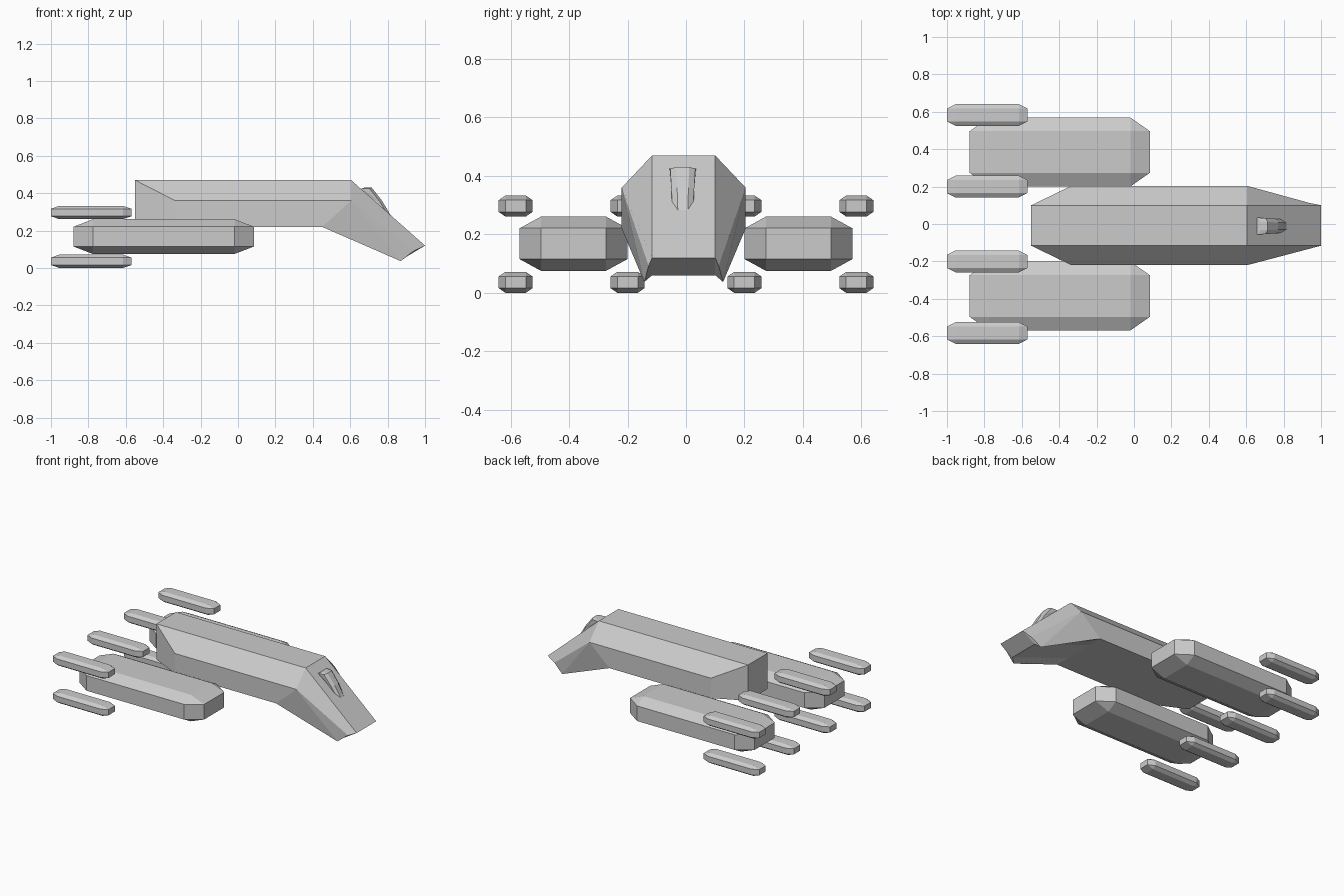
import bpy, bmesh
from mathutils import Vector

if "Cube" in bpy.data.objects:
    bpy.data.objects.remove(bpy.data.objects["Cube"])


def finish(name, bm):
    bmesh.ops.recalc_face_normals(bm, faces=bm.faces)
    me = bpy.data.meshes.new(name)
    bm.to_mesh(me)
    bm.free()
    ob = bpy.data.objects.new(name, me)
    bpy.context.collection.objects.link(ob)
    return ob


def loft(name, rings):
    """Join closed rings of equal length with quads and cap both ends."""
    bm = bmesh.new()
    vs = [[bm.verts.new(p) for p in r] for r in rings]
    n = len(rings[0])
    for a, b in zip(vs, vs[1:]):
        for i in range(n):
            j = (i + 1) % n
            bm.faces.new((a[i], a[j], b[j], b[i]))
    caps = [bm.faces.new(vs[0]), bm.faces.new(vs[-1])]
    bmesh.ops.recalc_face_normals(bm, faces=bm.faces)
    bmesh.ops.triangulate(bm, faces=caps)
    return finish(name, bm)


def pod(name, centre, half, inset):
    """Box with every edge chamfered by a different amount per axis."""
    bm = bmesh.new()
    for sx in (-1, 1):
        for sy in (-1, 1):
            for sz in (-1, 1):
                s = (sx, sy, sz)
                inner = [s[k] * (half[k] - inset[k]) for k in range(3)]
                outer = [s[k] * half[k] for k in range(3)]
                # octagonal section rim plus the smaller end rectangle
                for p in ((outer[0], inner[1], inner[2]),
                          (inner[0], outer[1], inner[2]),
                          (inner[0], inner[1], outer[2])):
                    bm.verts.new(Vector(p) + Vector(centre))
    bmesh.ops.convex_hull(bm, input=bm.verts)
    bmesh.ops.dissolve_limit(bm, angle_limit=0.01, verts=bm.verts, edges=bm.edges)
    return finish(name, bm)


# Hull: a centre profile and an outer profile (x, z), lofted across the width
YC = -0.008
inner = [(-.55, .47), (.605, .47), (1.0, .12), (.90, .06), (.45, .22), (-.55, .22)]
outer = [(-.335, .36, .212), (.605, .36, .212), (.94, .092, .12),
         (.87, .037, .135), (.45, .22, .212), (-.335, .22, .212)]
loft("hull",
     [[(x, YC - w, z) for x, z, w in outer],
      [(x, YC - .108, z) for x, z in inner],
      [(x, YC + .108, z) for x, z in inner],
      [(x, YC + w, z) for x, z, w in outer]])

# Cockpit canopy on the sloping nose: top points with base depth and half width
stations = [(.675, .43, .045), (.715, .43, .043), (.77, .36, .039), (.815, .284, .034)]
base = [(.80, .26), (.63, .41)]
rings = []
for f, sink in ((-1, .012), (-.5, 0), (.5, 0), (1, .012)):
    ring = [(x - sink, YC - .003 + f * w, z - sink * .4) for x, z, w in stations]
    ring += [(x, YC - .003 + f * .036, z) for x, z in base]
    rings.append(ring)
loft("canopy", rings)

# Two engine nacelles, each with four thrusters round its rear end
for side, s in (("left", 1), ("right", -1)):
    pod(f"nacelle_{side}", (-.397, s * .385, .168), (.482, .184, .093), (.104, .073, .04))
    for pos, y in (("inner", .2), ("outer", .583)):
        for lvl, z in (("lower", .036), ("upper", .297)):
            pod(f"thruster_{side}_{pos}_{lvl}", (-.785, s * y, z),
                (.215, .058, .036), (.046, .023, .016))
